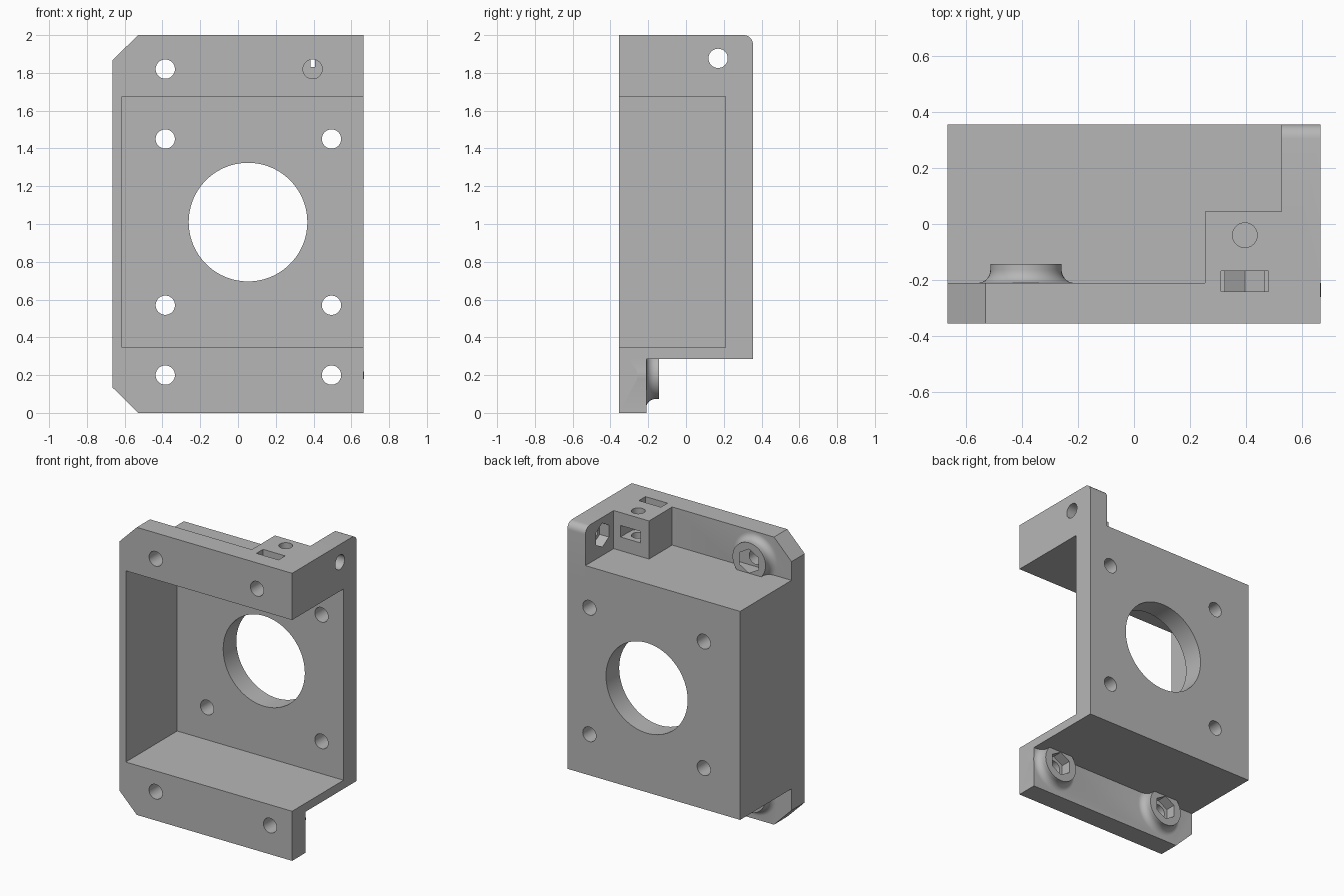
import bpy, bmesh, math
from mathutils import Vector, Matrix

if "Cube" in bpy.data.objects:
    bpy.data.objects.remove(bpy.data.objects["Cube"])

grey = bpy.data.materials.new("plain grey")
grey.use_nodes = True
grey.diffuse_color = (0.47, 0.47, 0.47, 1)
grey.node_tree.nodes["Principled BSDF"].inputs["Base Color"].default_value = (0.47, 0.47, 0.47, 1)


def finish(name, bm):
    bmesh.ops.recalc_face_normals(bm, faces=bm.faces)
    mesh = bpy.data.meshes.new(name)
    bm.to_mesh(mesh)
    bm.free()
    mesh.materials.append(grey)
    obj = bpy.data.objects.new(name, mesh)
    bpy.context.collection.objects.link(obj)
    return obj


def extrude(name, outline, axis, lo, hi):
    """Extrude a 2D outline along an axis from lo to hi."""
    place = {"x": lambda a, b: (lo, a, b),
             "y": lambda a, b: (a, lo, b),
             "z": lambda a, b: (a, b, lo)}[axis]
    bm = bmesh.new()
    face = bm.faces.new([bm.verts.new(place(a, b)) for a, b in outline])
    result = bmesh.ops.extrude_face_region(bm, geom=[face])
    shift = Vector([hi - lo if c == axis else 0 for c in "xyz"])
    moved = [v for v in result["geom"] if isinstance(v, bmesh.types.BMVert)]
    bmesh.ops.translate(bm, verts=moved, vec=shift)
    if face.is_valid and len(bm.faces) == len(outline) + 1:
        bm.faces.new(list(face.verts))
    return finish(name, bm)


def ngon(a, b, radius, sides=48):
    return [(a + radius * math.cos(math.pi / 2 + i * math.tau / sides),
             b + radius * math.sin(math.pi / 2 + i * math.tau / sides)) for i in range(sides)]


def rect(a0, a1, b0, b1):
    return [(a0, b0), (a1, b0), (a1, b1), (a0, b1)]


def boss(x, z):
    """Turned boss with a concave foot, standing on the flange."""
    profile = [(0, FLANGE - 0.05), (0.172, FLANGE - 0.05)]
    for i in range(9):
        t = i / 8 * math.pi / 2
        profile.append((0.172 - 0.045 * math.sin(t), FLANGE + 0.047 * (1 - math.cos(t))))
    profile += [(0.127, -0.143), (0, -0.143)]
    bm = bmesh.new()
    verts = [bm.verts.new((r, y, 0)) for r, y in profile]
    edges = [bm.edges.new(pair) for pair in zip(verts, verts[1:])]
    bmesh.ops.spin(bm, geom=verts + edges, cent=(0, 0, 0), axis=(0, 1, 0),
                   angle=math.tau, steps=48)
    bmesh.ops.remove_doubles(bm, verts=bm.verts, dist=0.0005)
    bmesh.ops.transform(bm, matrix=Matrix.Translation((x, 0, z)), verts=bm.verts)
    return finish("screw_boss", bm)


def combine(target, tool, operation):
    mod = target.modifiers.new(operation.lower(), "BOOLEAN")
    mod.operation = operation
    mod.solver = "EXACT"
    mod.object = tool
    bpy.context.view_layer.objects.active = target
    bpy.ops.object.modifier_apply(modifier=mod.name)
    bpy.data.objects.remove(tool)


W, D, FLANGE = 0.665, 0.355, -0.21
CUT = 0.135
NUT_X, NUT_Z = 0.395, 1.82

# Front flange with two chamfered corners
mount = extrude("motor_mount", [(-W + CUT, 0), (W, 0), (W, 2), (-W + CUT, 2),
                                (-W, 2 - CUT), (-W, CUT)], "y", -D, FLANGE)

# Hinge arm with a rounded top corner
R = 0.05
arm = [(-0.3, 1.6), (D, 1.6)]
arm += [(D - R + R * math.cos(i * math.pi / 16), 2 - R + R * math.sin(i * math.pi / 16)) for i in range(9)]
arm += [(-0.3, 2)]

# Added solids: motor box, nut block, arm and bosses
screws = [(-0.385, 0.2), (0.495, 0.2), (-0.385, NUT_Z)]
solids = [extrude("motor_box", rect(-W, W, 0.285, 1.735), "y", -0.3, D),
          extrude("nut_block", rect(0.253, 0.6, 1.6, 2), "y", -0.3, 0.045),
          extrude("hinge_arm", arm, "x", 0.525, W)]
solids += [boss(x, z) for x, z in screws]
for solid in solids:
    combine(mount, solid, "UNION")

# Motor pocket, open at the front and one side
cutters = [extrude("pocket", rect(-0.615, 1, 0.345, 1.675), "y", -1, 0.21)]

# Shaft opening and motor screw holes
cutters.append(extrude("shaft_hole", ngon(0.053, 1.01, 0.314, 96), "y", 0, 1))
for x in (-0.385, 0.495):
    for z in (0.57, 1.45):
        cutters.append(extrude("motor_hole", ngon(x, z, 0.051), "y", 0, 1))

# Flange screws with hexagonal nut traps in the bosses
for x, z in screws:
    cutters.append(extrude("screw_hole", ngon(x, z, 0.051), "y", -1, 0))
    cutters.append(extrude("nut_trap", ngon(x, z, 0.083, 6), "y", -0.215, 0))

# Blind front screw and its drop-in nut slot
cutters += [extrude("blind_hole", ngon(NUT_X, NUT_Z, 0.051), "y", -1, -0.12),
            extrude("slot_seat", ngon(NUT_X, NUT_Z, 0.081, 6), "y", -0.24, -0.167),
            extrude("slot", rect(NUT_X - 0.085, NUT_X + 0.085, NUT_Z, 2.2), "y", -0.24, -0.167)]

# Vertical screw and the nut slot in the back of the block
cutters += [extrude("top_hole", ngon(NUT_X, -0.04, 0.044), "z", 1.76, 2.2),
            extrude("back_seat", ngon(NUT_X, -0.04, 0.087, 6), "z", 1.83, 1.91),
            extrude("back_slot", rect(NUT_X - 0.077, NUT_X + 0.077, -0.04, 0.2), "z", 1.83, 1.91)]

# Hinge pin hole with a nut trap on the inner face
cutters += [extrude("hinge_hole", ngon(0.17, 1.877, 0.051), "x", 0.4, 1),
            extrude("hinge_trap", ngon(0.17, 1.877, 0.083, 6), "x", 0.4, 0.595)]
for cutter in cutters:
    combine(mount, cutter, "DIFFERENCE")

bpy.ops.object.select_all(action="DESELECT")
mount.select_set(True)
bpy.context.view_layer.objects.active = mount
bpy.ops.object.shade_smooth_by_angle(angle=math.radians(30))
